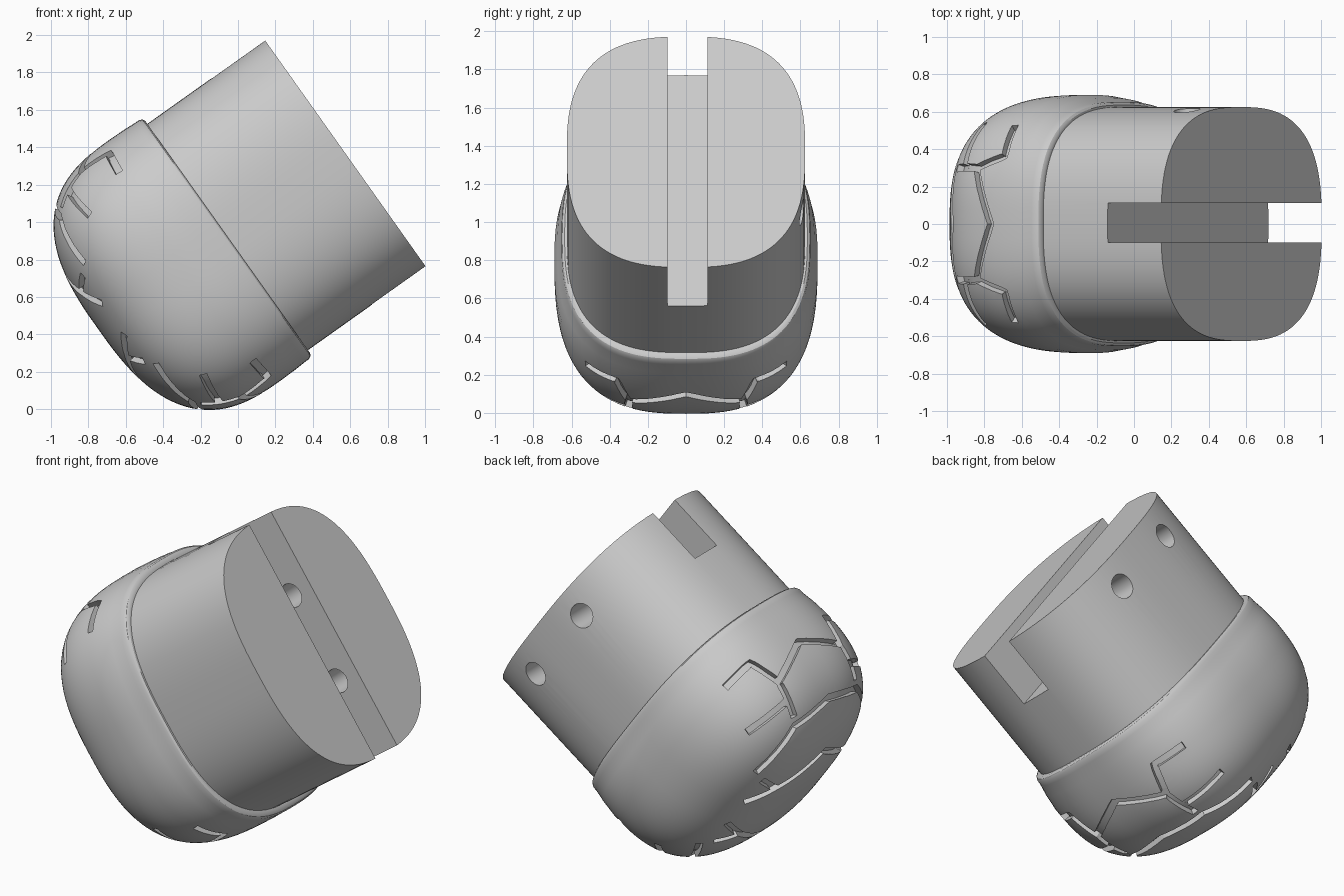
import bpy, bmesh
from math import sin, cos, pi, radians, atan2
from mathutils import Vector, Matrix
from mathutils.bvhtree import BVHTree

if "Cube" in bpy.data.objects:
    bpy.data.objects.remove(bpy.data.objects["Cube"])

# Local frame: x = length of the sole, y = width, z = axis of the limb
PLACE = Matrix.Translation((-0.07, 0, 0.91)) @ Matrix.Rotation(atan2(0.815, 0.579), 4, 'Y')
POWER = 2.7
SIDES = 112

grey = bpy.data.materials.new("plain_grey")
grey.use_nodes = True
grey.diffuse_color = (0.6, 0.6, 0.6, 1)
grey.node_tree.nodes["Principled BSDF"].inputs["Base Color"].default_value = (0.6, 0.6, 0.6, 1)


def spow(v):
    return (1 if v >= 0 else -1) * abs(v) ** (2 / POWER)


def make_object(name, bm):
    bmesh.ops.recalc_face_normals(bm, faces=bm.faces)
    mesh = bpy.data.meshes.new(name)
    bm.to_mesh(mesh)
    bm.free()
    mesh.materials.append(grey)
    obj = bpy.data.objects.new(name, mesh)
    bpy.context.collection.objects.link(obj)
    return obj


def bridge(bm, rings):
    """Skin a list of closed vertex rings and cap both ends."""
    for r0, r1 in zip(rings, rings[1:]):
        for i in range(len(r0)):
            j = (i + 1) % len(r0)
            bm.faces.new((r0[i], r0[j], r1[j], r1[i]))
    bm.faces.new(rings[0])
    bm.faces.new(rings[-1])


def loft(name, sections):
    """Loft rounded-rectangle sections given as (height, half length, half width)."""
    bm = bmesh.new()
    rings = []
    for z, sx, sy in sections:
        angles = [2 * pi * i / SIDES for i in range(SIDES)]
        rings.append([bm.verts.new((sx * spow(cos(t)), sy * spow(sin(t)), z)) for t in angles])
    bridge(bm, rings)
    return make_object(name, bm)


def finish(obj, cutters):
    """Cut, place and shade a part, then drop its cutters."""
    for c in cutters:
        c.hide_render = True
        m = obj.modifiers.new("cut", 'BOOLEAN')
        m.operation, m.solver, m.object = 'DIFFERENCE', 'EXACT', c
    bpy.context.view_layer.update()
    deps = bpy.context.evaluated_depsgraph_get()
    mesh = bpy.data.meshes.new_from_object(obj.evaluated_get(deps))
    obj.modifiers.clear()
    obj.data = mesh
    for c in cutters:
        bpy.data.objects.remove(c)
    mesh.transform(PLACE)
    bpy.ops.object.select_all(action='DESELECT')
    obj.select_set(True)
    bpy.context.view_layer.objects.active = obj
    bpy.ops.object.shade_smooth_by_angle(angle=radians(32))


# Peg with an open slot and two pin holes in one cheek
peg = loft("ankle_peg", [(-0.1, 0.742, 0.625), (0.79, 0.742, 0.625)])
bm = bmesh.new()
bmesh.ops.create_cube(bm, size=1, matrix=Matrix.Translation((0, 0.007, 0.94))
                      @ Matrix.Diagonal((2, 0.21, 1, 1)))
peg_cutters = [make_object("slot_cutter", bm)]
for x in (-0.27, 0.27):
    bm = bmesh.new()
    bmesh.ops.create_cone(bm, cap_ends=True, segments=32, radius1=0.071, radius2=0.071, depth=0.8,
                          matrix=Matrix.Translation((x, 0.45, 0.625)) @ Matrix.Rotation(pi / 2, 4, 'X'))
    peg_cutters.append(make_object("pin_cutter", bm))
finish(peg, peg_cutters)

# Foot: rounded rim, bulging side, domed sole
sections = [(0.018, 0.745, 0.628), (0.018, 0.762, 0.636), (0.010, 0.776, 0.647), (-0.005, 0.784, 0.653),
            (-0.03, 0.784, 0.655), (-0.1, 0.788, 0.674)]
STEPS = 30
for i in range(STEPS):
    t = pi / 2 * i / STEPS
    k = spow(cos(t))
    sections.append((-0.2 - 0.632 * spow(sin(t)), 0.79 * k, 0.69 * k))
foot = loft("foot", sections)

# Tread grooves, given for one quarter as (length, width, height) and snapped to the foot
TREADS = [
    [(0.79, 0, -0.295), (0.74, 0.3, -0.42), (0.65, 0.3, -0.62)],      # toe chevron
    [(0.66, 0, -0.62), (0.6, 0.3, -0.64), (0.33, 0.5, -0.69)],        # sole edge
    [(0.38, 0, -0.8), (0.21, 0.32, -0.78), (0.1, 0.47, -0.73)],       # sole chevron
    [(0.74, 0.3, -0.42), (0.728, 0.36, -0.24), (0.62, 0.53, -0.255)], # side hook
    [(0.7, 0.31, -0.53), (0.53, 0.55, -0.52)],                        # side bar
    [(0.21, 0.32, -0.78), (0.28, 0.44, -0.72)],                       # sole spur
]
bm = bmesh.new()
bm.from_mesh(foot.data)
surface = BVHTree.FromBMesh(bm)
bm.free()


def groove(points, width=0.042, depth=0.036):
    """Square-section strip following the foot surface."""
    dense = []
    for p, q in zip(points, points[1:]):
        dense += [p.lerp(q, i / 8) for i in range(8)]
    dense.append(points[-1])
    hits = [surface.find_nearest(p)[:2] for p in dense]
    bm = bmesh.new()
    rings = []
    last = len(hits) - 1
    for i, (p, n) in enumerate(hits):
        along = hits[min(i + 1, last)][0] - hits[max(i - 1, 0)][0]
        side = along.cross(n).normalized() * width / 2
        rings.append([bm.verts.new(v) for v in (p + side + n * 0.03, p - side + n * 0.03,
                                                p - side - n * depth, p + side - n * depth)])
    bridge(bm, rings)
    return make_object("groove_cutter", bm)


foot_cutters = []
for tread in TREADS:
    for end in (1, -1):
        pts = [Vector((x * end, y, z)) for x, y, z in tread]
        mirrored = [Vector((p.x, -p.y, p.z)) for p in pts]
        if pts[0].y == 0:
            foot_cutters.append(groove(mirrored[:0:-1] + pts))
        else:
            foot_cutters += [groove(pts), groove(mirrored)]
finish(foot, foot_cutters)
